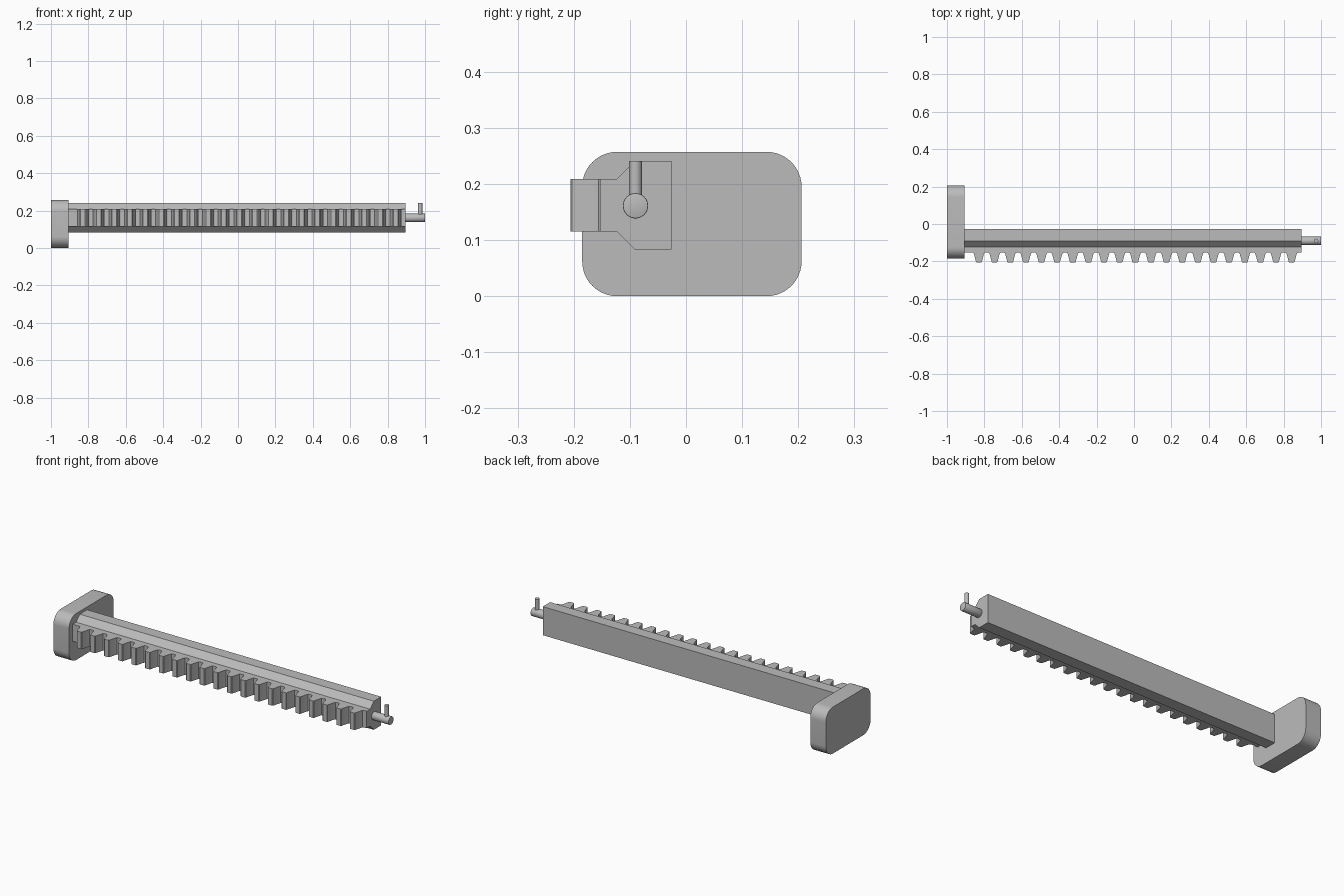
import bpy, bmesh, math
from mathutils import Matrix, Vector

cube = bpy.data.objects.get("Cube")
if cube:
    bpy.data.objects.remove(cube, do_unlink=True)

grey = bpy.data.materials.new("plain grey")
grey.use_nodes = True
COLOUR = (0.5, 0.5, 0.5, 1)
grey.diffuse_color = COLOUR
grey.node_tree.nodes["Principled BSDF"].inputs["Base Color"].default_value = COLOUR


def finish(name, bm, angle=30):
    bmesh.ops.recalc_face_normals(bm, faces=bm.faces)
    mesh = bpy.data.meshes.new(name)
    bm.to_mesh(mesh)
    bm.free()
    mesh.materials.append(grey)
    obj = bpy.data.objects.new(name, mesh)
    bpy.context.collection.objects.link(obj)
    bpy.ops.object.select_all(action='DESELECT')
    obj.select_set(True)
    bpy.context.view_layer.objects.active = obj
    bpy.ops.object.shade_smooth_by_angle(angle=math.radians(angle))
    return obj


def extrude(name, outline, offset):
    """Turn a closed outline into a solid by sweeping it along offset."""
    bm = bmesh.new()
    face = bm.faces.new([bm.verts.new(p) for p in outline])
    top = bmesh.ops.extrude_face_region(bm, geom=[face], use_keep_orig=True)["geom"]
    verts = [v for v in top if isinstance(v, bmesh.types.BMVert)]
    bmesh.ops.translate(bm, verts=verts, vec=Vector(offset))
    return finish(name, bm)


def cylinder(name, centre, radius, length, rotation, bevel=0.0):
    bm = bmesh.new()
    bmesh.ops.create_cone(bm, cap_ends=True, segments=40, radius1=radius, radius2=radius,
                          depth=length, matrix=Matrix.Translation(centre) @ rotation)
    if bevel:
        caps = [f for f in bm.faces if len(f.verts) > 4]
        rims = {e for f in caps for e in f.edges}
        bmesh.ops.bevel(bm, geom=list(rims), offset=bevel, segments=2,
                        profile=0.5, affect='EDGES')
    return finish(name, bm)


X0, X1 = -0.905, 0.895            # bar ends
ROD_Y, ROD_Z = -0.09, 0.161       # rod axis
ROOT, TIP = -0.153, -0.206        # tooth root and tip

# End plate with rounded corners
PY0, PY1, PZ, R = -0.185, 0.206, 0.257, 0.062
corners = [(PY1 - R, PZ - R), (PY0 + R, PZ - R), (PY0 + R, R), (PY1 - R, R)]
plate = []
for i, (cy, cz) in enumerate(corners):
    for k in range(13):
        a = math.radians(90 * i + 7.5 * k)
        plate.append((-1, cy + R * math.cos(a), cz + R * math.sin(a)))
extrude("end_plate", plate, (X0 + 1, 0, 0))

# Bar with chamfered shoulders down to the narrow rack strip
half = [(-0.026, 0.079), (-0.091, 0.079), (-0.123, 0.047)]
bar = [(y, h) for y, h in half] + [(y, -h) for y, h in reversed(half)]
extrude("bar", [(X0, y, 0.162 + h) for y, h in bar], (X1 - X0, 0, 0))

# Toothed rack strip
PITCH, FIRST, COUNT = 0.0836, -0.829, 21
flank = [(0.034, ROOT), (0.029, -0.156), (0.026, -0.163),
         (0.0175, -0.195), (0.0155, -0.203), (0.012, TIP)]
rack = [(X0, -0.123), (X0, ROOT)]
for i in range(COUNT):
    x = FIRST + i * PITCH
    rack += [(x - w, y) for w, y in flank]
    rack += [(x + w, y) for w, y in reversed(flank)]
rack += [(X1, ROOT), (X1, -0.123)]
extrude("rack_teeth", [(x, y, 0.115) for x, y in rack], (0, 0, 0.094))

# End rod and upright pin
cylinder("end_rod", (0.9475, ROD_Y, ROD_Z), 0.0225, 0.105,
         Matrix.Rotation(math.pi / 2, 4, 'Y'), 0.002)
cylinder("upright_pin", (0.974, ROD_Y, 0.201), 0.0115, 0.08, Matrix.Identity(4))
